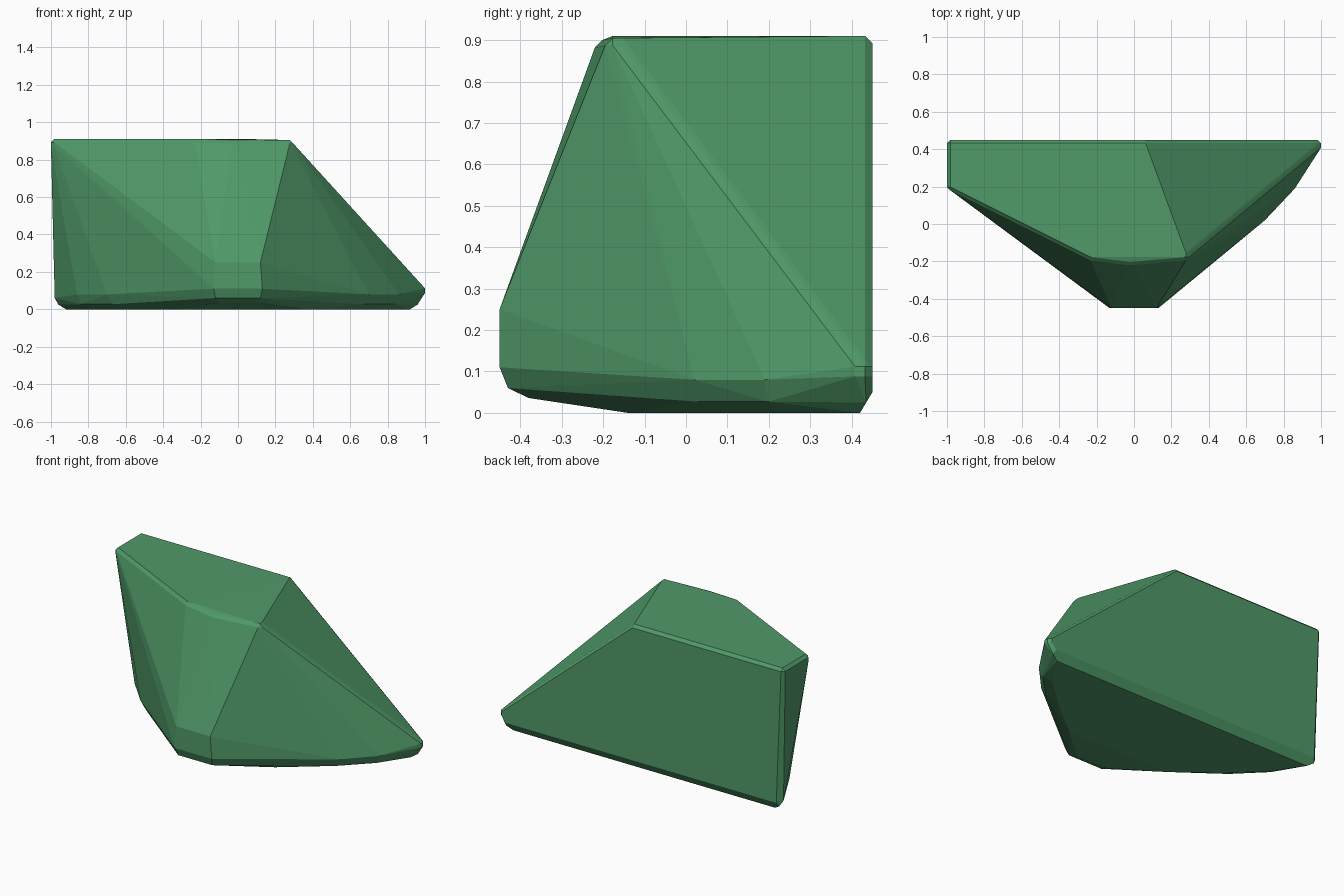
import bpy, bmesh
from itertools import product
from mathutils import Vector

if "Cube" in bpy.data.objects:
    bpy.data.objects.remove(bpy.data.objects["Cube"])

R = 0.03
# Corners of the upper body, softened with a small faceted ball
corners = [(-0.97, 0.42, 0.88), (-0.97, 0.21, 0.88), (-0.22, -0.165, 0.88),
           (-0.02, -0.19, 0.87), (0.265, -0.165, 0.875), (0.05, 0.42, 0.88),
           (0.97, 0.42, 0.10)]
# Base outline, mirrored left and right
base = [(0.12, -0.45, 0.25), (0.13, -0.45, 0.11), (0.12, -0.43, 0.06),
        (0.10, -0.38, 0.036), (0.36, -0.14, 0.0),
        (0.70, 0.02, 0.08), (0.67, 0.03, 0.027), (0.60, 0.05, 0.0),
        (0.86, 0.19, 0.08), (0.84, 0.20, 0.027), (0.78, 0.22, 0.0),
        (0.98, 0.42, 0.06), (0.96, 0.435, 0.025), (0.92, 0.42, 0.0),
        (0.95, 0.45, 0.05)]

bm = bmesh.new()


def soft_corner(c):
    for axis in range(3):
        for s in product((-1, 1), repeat=3):
            off = Vector(s) * R * 0.4
            off[axis] = s[axis] * R
            bm.verts.new(Vector(c) + off)


for c in corners:
    soft_corner(c)
for x, y, z in base:
    for side in (-1, 1):
        bm.verts.new((x * side, y, z))

# Wrap all points in one convex skin
res = bmesh.ops.convex_hull(bm, input=bm.verts[:])
bmesh.ops.delete(bm, geom=[v for v in bm.verts if not v.link_faces], context='VERTS')
bmesh.ops.dissolve_limit(bm, angle_limit=0.01, verts=bm.verts[:], edges=bm.edges[:])
bmesh.ops.recalc_face_normals(bm, faces=bm.faces[:])

mesh = bpy.data.meshes.new("gem_rock")
bm.to_mesh(mesh)
bm.free()
rock = bpy.data.objects.new("gem_rock", mesh)
bpy.context.collection.objects.link(rock)

# Green stone
mat = bpy.data.materials.new("green_stone")
mat.diffuse_color = (0.08, 0.32, 0.14, 1)
mat.use_nodes = True
mat.node_tree.nodes["Principled BSDF"].inputs["Base Color"].default_value = mat.diffuse_color
mesh.materials.append(mat)
